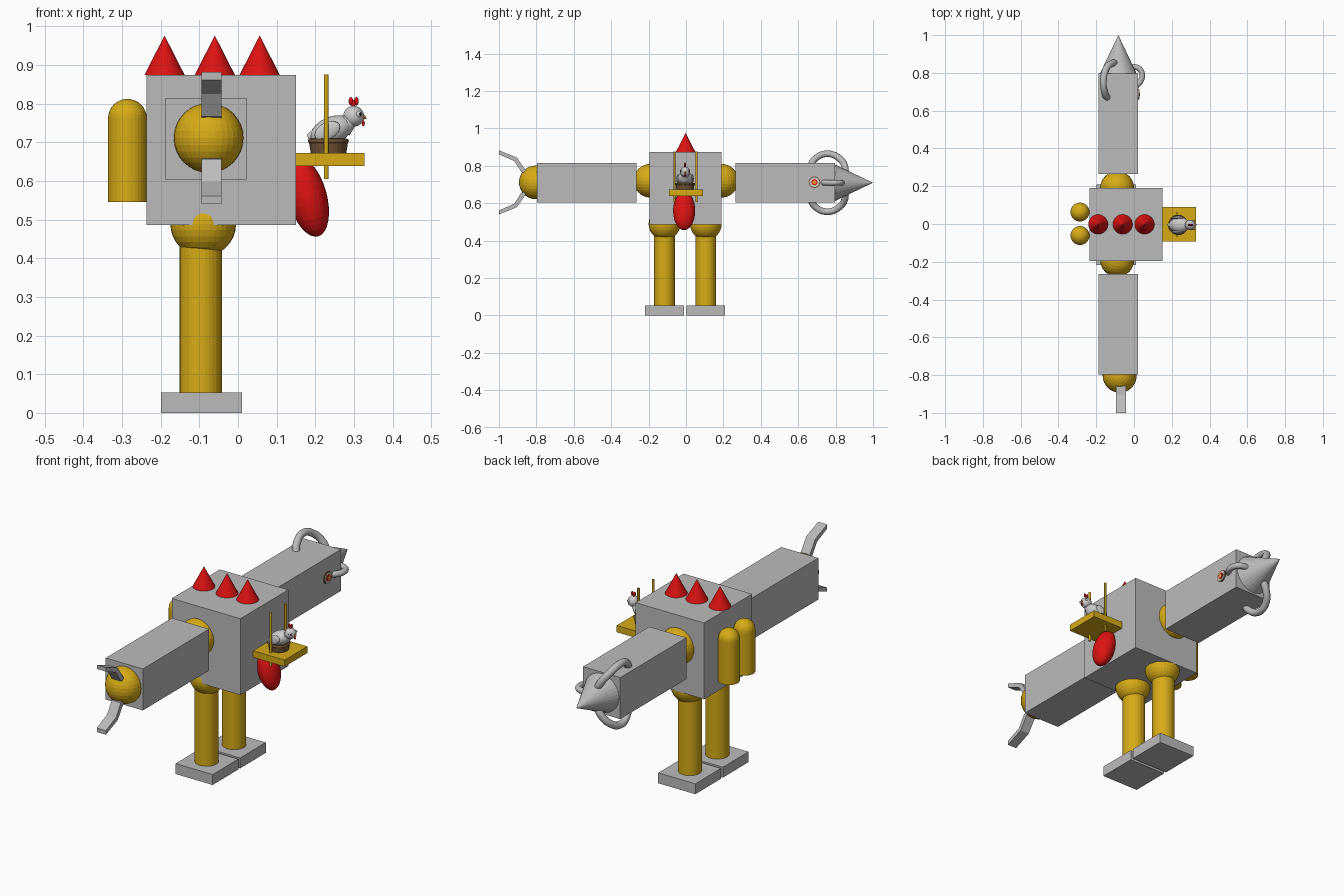
import bpy, bmesh, math
from mathutils import Vector

if "Cube" in bpy.data.objects:
    bpy.data.objects.remove(bpy.data.objects["Cube"])


def mat(name, r, g, b):
    m = bpy.data.materials.new(name)
    m.diffuse_color = (r, g, b, 1)
    m.use_nodes = True
    m.node_tree.nodes["Principled BSDF"].inputs["Base Color"].default_value = m.diffuse_color
    return m


GREY = mat("metal grey", 0.50, 0.50, 0.50)
YELLOW = mat("mustard yellow", 0.68, 0.41, 0.008)
RED = mat("red", 0.72, 0.006, 0.006)
FEATHER = mat("feather white", 0.60, 0.60, 0.60)
BROWN = mat("nest brown", 0.17, 0.09, 0.035)
ORANGE = mat("beak orange", 0.80, 0.33, 0.02)
BLACK = mat("black", 0.01, 0.01, 0.01)


def finish(name, m, smooth=False):
    o = bpy.context.object
    o.name = name
    o.data.materials.clear()
    o.data.materials.append(m)
    if smooth:
        bpy.ops.object.shade_smooth_by_angle(angle=math.radians(40))
    return o


def box(name, m, lo, hi):
    c = [(a + b) / 2 for a, b in zip(lo, hi)]
    bpy.ops.mesh.primitive_cube_add(size=1, location=c)
    o = finish(name, m)
    o.scale = [b - a for a, b in zip(lo, hi)]
    return o


def ball(name, m, loc, size, rot=(0, 0, 0), smooth=False, seg=32):
    bpy.ops.mesh.primitive_uv_sphere_add(segments=seg, ring_count=seg // 2, radius=1,
                                         location=loc, rotation=rot)
    o = finish(name, m, smooth)
    o.scale = size if isinstance(size, tuple) else (size,) * 3
    return o


def cone(name, m, a, b, r1, r2=0, seg=32, smooth=False):
    a, b = Vector(a), Vector(b)
    d = b - a
    bpy.ops.mesh.primitive_cone_add(vertices=seg, radius1=r1, radius2=r2, depth=d.length,
                                    location=(a + b) / 2,
                                    rotation=d.to_track_quat('Z', 'Y').to_euler())
    return finish(name, m, smooth)


def tube(name, m, pts, r):
    cu = bpy.data.curves.new(name, 'CURVE')
    cu.dimensions = '3D'
    cu.bevel_depth, cu.bevel_resolution, cu.resolution_u = r, 4, 8
    cu.use_fill_caps = True
    s = cu.splines.new('BEZIER')
    s.bezier_points.add(len(pts) - 1)
    for p, c in zip(s.bezier_points, pts):
        p.co = c
        p.handle_left_type = p.handle_right_type = 'AUTO'
    o = bpy.data.objects.new(name, cu)
    bpy.context.collection.objects.link(o)
    bpy.ops.object.select_all(action='DESELECT')
    o.select_set(True)
    bpy.context.view_layer.objects.active = o
    bpy.ops.object.convert(target='MESH')
    finish(name, m, True)


def prism_x(name, m, profile, x0, x1):
    """Closed (y, z) profile pushed along x."""
    bm = bmesh.new()
    f = bm.faces.new([bm.verts.new((x0, y, z)) for y, z in profile])
    ext = bmesh.ops.extrude_face_region(bm, geom=[f])
    for v in ext["geom"]:
        if isinstance(v, bmesh.types.BMVert):
            v.co.x = x1
    bmesh.ops.recalc_face_normals(bm, faces=bm.faces)
    me = bpy.data.meshes.new(name)
    bm.to_mesh(me)
    bm.free()
    o = bpy.data.objects.new(name, me)
    bpy.context.collection.objects.link(o)
    me.materials.append(m)


AX, AZ = -0.083, 0.709   # arm axis

# Torso and head spikes
box("torso", GREY, (-0.236, -0.195, 0.486), (0.15, 0.191, 0.874))
for i, x in enumerate((-0.19, -0.06, 0.056)):
    cone(f"head_spike_{i}", RED, (x, -0.002, 0.874), (x, -0.002, 0.976), 0.052)

# Legs, hips and feet
for side, y in (("right", -0.115), ("left", 0.106)):
    ball(f"{side}_hip", YELLOW, (-0.09, y, 0.489), 0.085)
    cone(f"{side}_leg", YELLOW, (-0.096, y, 0.05), (-0.096, y, 0.46), 0.055, 0.055)
    box(f"{side}_foot", GREY, (-0.199, y - 0.103, 0), (0.01, y + 0.103, 0.053))

# Arms and shoulders
for side, s in (("right", -1), ("left", 1)):
    ball(f"{side}_shoulder", YELLOW, (-0.089, s * 0.19, 0.72), 0.09)
    ys = sorted((s * 0.264, s * 0.796))
    box(f"{side}_arm", GREY, (-0.187, ys[0], 0.603), (0.022, ys[1], 0.814))

# Right hand: ball with two bent claws
ball("right_hand", YELLOW, (-0.076, -0.803, 0.711), 0.09)
claw = [(-0.84, 0.045), (-0.862, 0.072), (-0.905, 0.133), (-1.0, 0.171),
        (-1.0, 0.150), (-0.918, 0.114), (-0.88, 0.055)]
for name, s in (("upper", 1), ("lower", -1)):
    prism_x(f"{name}_claw", GREY, [(y, 0.711 + s * z) for y, z in claw], -0.094, -0.043)

# Left hand: pointed drill with three hooks
cone("drill_tip", GREY, (AX, 0.79, AZ), (AX, 1.0, AZ), 0.1)
hook = [(-0.138, 0.664, 0.085), (-0.153, 0.69, 0.128), (-0.162, 0.755, 0.155),
        (-0.148, 0.82, 0.130), (-0.118, 0.85, 0.085), (-0.095, 0.852, 0.045)]
for name, s in (("upper", 1), ("lower", -1)):
    tube(f"{name}_hook", GREY, [(x, y, AZ + s * z) for x, y, z in hook], 0.018)
tube("side_hook", GREY, [(0.01, 0.73, AZ), (0.034, 0.755, AZ), (0.043, 0.79, AZ),
                         (0.03, 0.82, AZ), (0.0, 0.832, AZ), (-0.04, 0.83, AZ)], 0.015)

# Round button on the left arm
for name, m, r, x in (("button_rim", BROWN, 0.031, 0.025), ("button_face", FEATHER, 0.026, 0.028),
                      ("button_centre", RED, 0.016, 0.030), ("button_dot", ORANGE, 0.010, 0.032)):
    cone(name, m, (0.02, 0.687, 0.712), (x, 0.687, 0.712), r, r)

# Twin tanks on the back: flat bottom, domed top
for side, y in (("right", -0.061), ("left", 0.063)):
    cone(f"{side}_tank", YELLOW, (-0.286, y, 0.546), (-0.286, y, 0.762), 0.05, 0.05)
    ball(f"{side}_tank_dome", YELLOW, (-0.286, y, 0.762), 0.05)

# Hanging tongue
ball("tongue", RED, (0.18, -0.01, 0.558), (0.05, 0.059, 0.105), (0, math.radians(-15), 0))

# Perch with two rods
box("perch", YELLOW, (0.15, -0.092, 0.638), (0.327, 0.09, 0.672))
for side, y in (("right", -0.062), ("left", 0.056)):
    cone(f"{side}_perch_rod", YELLOW, (0.228, y, 0.605), (0.228, y, 0.875), 0.006, 0.006, 16)

# Nest
CY = -0.005
cone("nest", BROWN, (0.234, CY, 0.672), (0.234, CY, 0.704), 0.046, 0.051, 24)
tube("nest_rim", BROWN, [(0.234 + 0.047 * math.cos(i * math.pi / 6),
                          CY + 0.047 * math.sin(i * math.pi / 6), 0.703)
                         for i in range(13)], 0.006)

# Hen: body, neck, tail, wings, head
ball("hen_body", FEATHER, (0.241, CY, 0.729), (0.058, 0.041, 0.036),
     (0, math.radians(-25), 0), True, 24)
cone("hen_neck", FEATHER, (0.268, CY, 0.735), (0.298, CY, 0.768), 0.027, 0.018, 20, True)
cone("hen_tail", FEATHER, (0.215, CY, 0.725), (0.181, CY, 0.712), 0.022, 0.008, 16, True)
ball("hen_head", FEATHER, (0.299, CY, 0.767), 0.027, smooth=True, seg=24)
for side, s in (("right", -1), ("left", 1)):
    ball(f"hen_{side}_wing", FEATHER, (0.231, CY + s * 0.038, 0.729), (0.036, 0.009, 0.022),
         (0, math.radians(-28), 0), True, 16)
    ball(f"hen_{side}_eye", FEATHER, (0.311, CY + s * 0.018, 0.772), 0.009, smooth=True, seg=12)
    ball(f"hen_{side}_pupil", BLACK, (0.316, CY + s * 0.023, 0.773), 0.004, smooth=True, seg=8)

# Beak, wattle and comb
cone("hen_beak", ORANGE, (0.321, CY, 0.765), (0.334, CY, 0.762), 0.009, 0, 12)
ball("hen_wattle", RED, (0.324, CY, 0.749), (0.004, 0.004, 0.008), smooth=True, seg=12)
for i, (x, z) in enumerate(((0.292, 0.806), (0.299, 0.799), (0.306, 0.806))):
    ball(f"hen_comb_{i}", RED, (x, CY, z), (0.006, 0.005, 0.011), smooth=True, seg=12)
